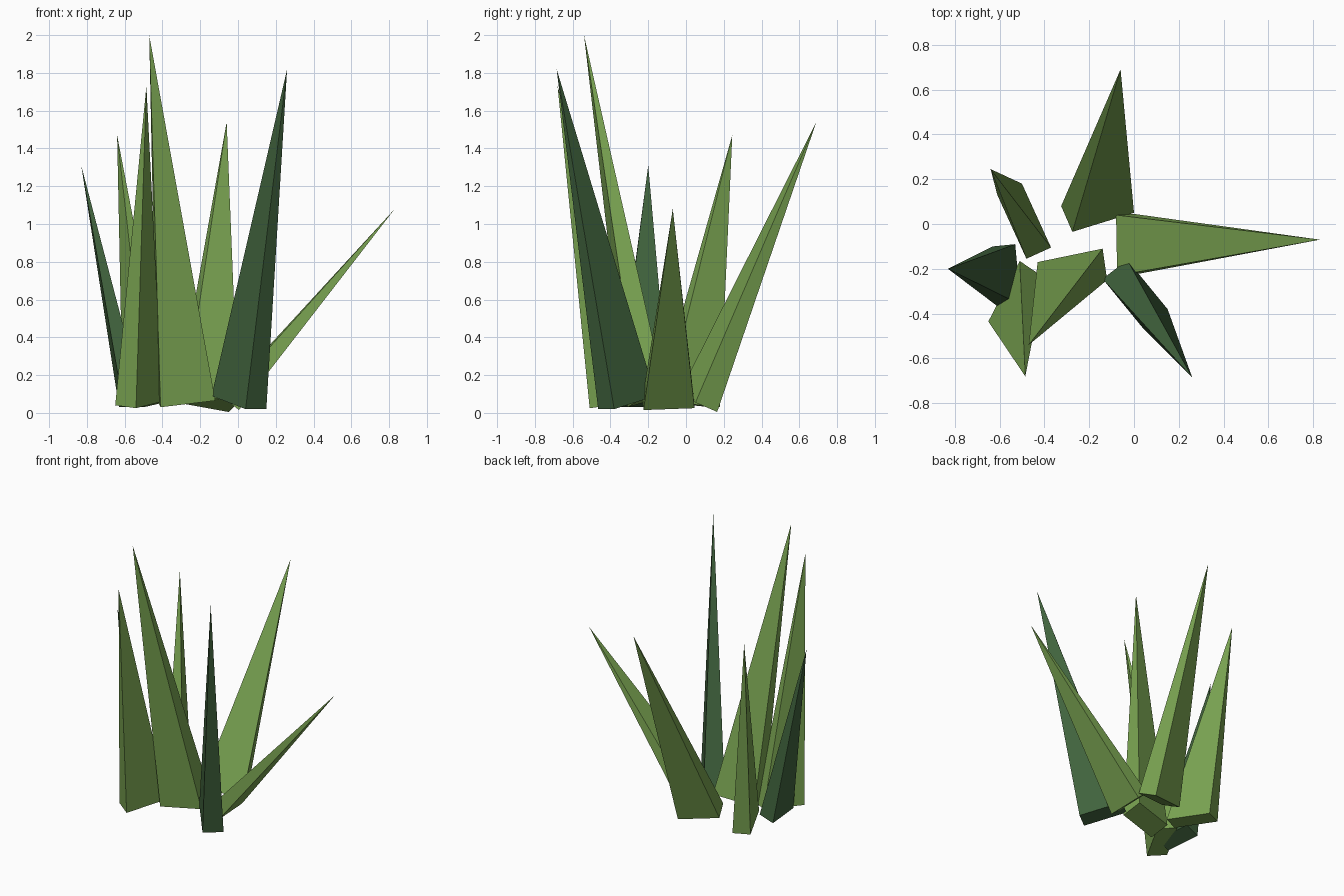
import bpy

cube = bpy.data.objects.get("Cube")
if cube:
    bpy.data.objects.remove(cube, do_unlink=True)


def make_material(name, rgb):
    mat = bpy.data.materials.new(name)
    mat.use_nodes = True
    mat.diffuse_color = (*rgb, 1)
    shader = mat.node_tree.nodes["Principled BSDF"]
    shader.inputs["Base Color"].default_value = (*rgb, 1)
    shader.inputs["Roughness"].default_value = 0.8
    return mat


leaf_green = make_material("leaf green", (0.195, 0.373, 0.084))
deep_green = make_material("deep blue green", (0.052, 0.125, 0.047))


def make_blade(name, mat, tip, corner, side_a, side_b):
    """Pointed four-sided blade on a parallelogram base: a corner and its two neighbours."""
    opposite = [a + b - c for a, b, c in zip(side_a, side_b, corner)]
    verts = [corner, side_a, opposite, side_b, tip]
    faces = [(3, 2, 1, 0)] + [(i, (i + 1) % 4, 4) for i in range(4)]
    mesh = bpy.data.meshes.new(name)
    mesh.from_pydata(verts, [], faces)
    mesh.materials.append(mat)
    mesh.validate()
    obj = bpy.data.objects.new(name, mesh)
    bpy.context.scene.collection.objects.link(obj)
    # Face every side outward
    bpy.context.view_layer.objects.active = obj
    obj.select_set(True)
    bpy.ops.object.mode_set(mode='EDIT')
    bpy.ops.mesh.select_all(action='SELECT')
    bpy.ops.mesh.normals_make_consistent(inside=False)
    bpy.ops.object.mode_set(mode='OBJECT')
    obj.select_set(False)


# Tall blade leaning to the front
make_blade("tall_blade", leaf_green, (-0.47, -0.54, 2.0),
           (-0.41, -0.31, 0.03), (-0.12, -0.25, 0.065), (-0.43, -0.17, 0.07))
# Front blades
make_blade("front_left_blade", deep_green, (0.26, -0.685, 1.82),
           (0.04, -0.465, 0.02), (0.15, -0.38, 0.02), (-0.14, -0.245, 0.09))
make_blade("front_right_blade", leaf_green, (-0.485, -0.68, 1.73),
           (-0.54, -0.51, 0.025), (-0.40, -0.24, 0.06), (-0.65, -0.435, 0.04))
# Right blade
make_blade("right_blade", deep_green, (-0.83, -0.20, 1.31),
           (-0.63, -0.10, 0.03), (-0.53, -0.09, 0.07), (-0.605, -0.37, 0.03))
# Back blades
make_blade("back_right_blade", leaf_green, (-0.64, 0.245, 1.47),
           (-0.61, 0.13, 0.03), (-0.50, 0.18, 0.03), (-0.48, -0.155, 0.06))
make_blade("back_blade", leaf_green, (-0.06, 0.69, 1.54),
           (-0.05, 0.165, 0.005), (0.0, 0.05, 0.055), (-0.325, 0.08, 0.055))
# Low blade spreading to the left
make_blade("left_blade", leaf_green, (0.83, -0.07, 1.08),
           (0.0, 0.045, 0.025), (0.005, -0.225, 0.015), (-0.08, 0.04, 0.09))
